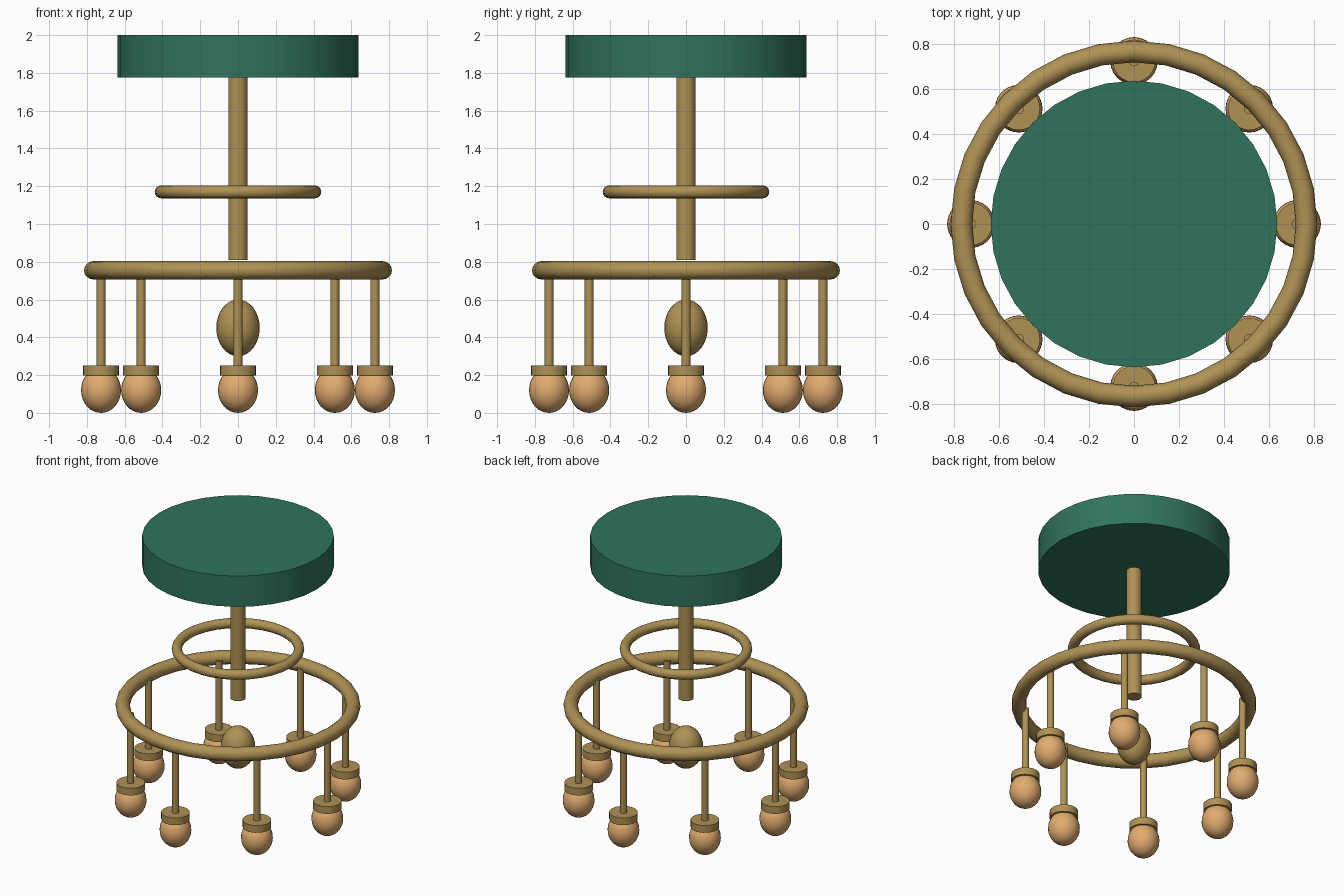
import bpy
import math

if "Cube" in bpy.data.objects:
    bpy.data.objects.remove(bpy.data.objects["Cube"])


def material(name, rgb):
    m = bpy.data.materials.new(name)
    m.diffuse_color = (*rgb, 1.0)
    m.use_nodes = True
    m.node_tree.nodes["Principled BSDF"].inputs["Base Color"].default_value = m.diffuse_color
    return m


BRASS = material("brass", (0.43, 0.285, 0.09))
GREEN = material("green_cushion", (0.030, 0.175, 0.108))
GLOW = material("warm_bulb", (0.75, 0.41, 0.16))


def finish(name, mat):
    ob = bpy.context.object
    ob.name = name
    ob.data.materials.append(mat)
    bpy.ops.object.shade_smooth_by_angle(angle=math.radians(35))
    return ob


def cylinder(name, mat, r, z0, z1, x=0, y=0, sides=32):
    bpy.ops.mesh.primitive_cylinder_add(vertices=sides, radius=r, depth=z1 - z0,
                                        location=(x, y, (z0 + z1) / 2))
    return finish(name, mat)


def ring(name, mat, major, minor, z):
    bpy.ops.mesh.primitive_torus_add(major_segments=32, minor_segments=16,
                                     major_radius=major, minor_radius=minor,
                                     location=(0, 0, z))
    return finish(name, mat)


def ellipsoid(name, mat, r, rz, x, y, z):
    bpy.ops.mesh.primitive_uv_sphere_add(segments=24, ring_count=16, radius=1,
                                         location=(x, y, z))
    bpy.context.object.scale = (r, r, rz)
    bpy.ops.object.transform_apply(location=False, rotation=False, scale=True)
    return finish(name, mat)


# Top disc, central stem, rings and bottom finial
cylinder("top_disc", GREEN, 0.637, 1.775, 2.0)
cylinder("stem", BRASS, 0.051, 0.81, 1.78)
ring("small_ring", BRASS, 0.407, 0.034, 1.17)
ring("large_ring", BRASS, 0.767, 0.048, 0.755)
ellipsoid("finial", BRASS, 0.115, 0.15, 0, 0, 0.45)

# Eight hanging rods, each with a cap and a bulb
for i in range(8):
    a = math.tau * i / 8
    x, y = 0.725 * math.cos(a), 0.725 * math.sin(a)
    cylinder(f"rod_{i}", BRASS, 0.024, 0.22, 0.755, x, y, 16)
    cylinder(f"cap_{i}", BRASS, 0.095, 0.197, 0.25, x, y, 24)
    ellipsoid(f"bulb_{i}", GLOW, 0.106, 0.12, x, y, 0.12)
